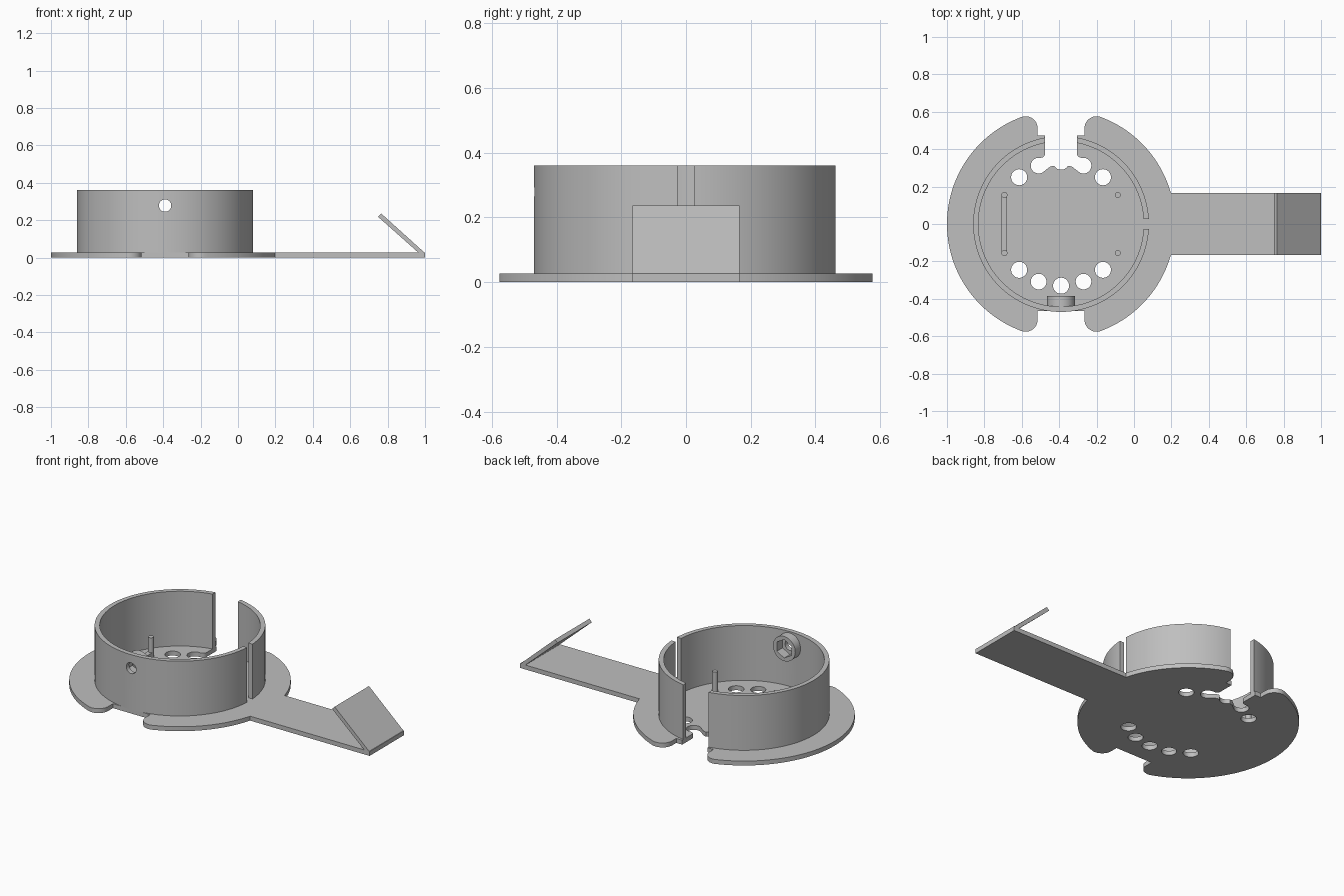
import bpy, bmesh
from math import sin, cos, asin, atan2, radians, degrees, pi
from mathutils import Matrix

CX = -0.39          # centre of the round holder
R = 0.61            # base disc radius
WALL_OUT, WALL_IN = 0.47, 0.442
BASE, TOP = 0.027, 0.36
ARM = 0.165         # half width of the arm
GAP, SLOT = 0.085, 0.026
HOLE_Z = 0.278

cube = bpy.data.objects.get("Cube")
if cube:
    bpy.data.objects.remove(cube)

grey = bpy.data.materials.new("plain grey")
grey.use_nodes = True
colour = (0.52, 0.52, 0.52, 1)
grey.diffuse_color = colour
grey.node_tree.nodes["Principled BSDF"].inputs["Base Color"].default_value = colour


def arc(x, y, r, a, b, n=12):
    """Points on an arc from angle a to b in degrees."""
    return [(x + r * cos(radians(a + (b - a) * i / n)),
             y + r * sin(radians(a + (b - a) * i / n))) for i in range(n + 1)]


def circle(x, y, r, n=32):
    return arc(x, y, r, 0, 360, n)[:-1]


def flip(points, sx, sy):
    return [(x * sx, y * sy) for x, y in points]


def finish(obj):
    """Clean the mesh, give it the material and smooth its round sides."""
    bm = bmesh.new()
    bm.from_mesh(obj.data)
    bmesh.ops.remove_doubles(bm, verts=bm.verts, dist=0.0002)
    bmesh.ops.recalc_face_normals(bm, faces=bm.faces)
    bm.to_mesh(obj.data)
    bm.free()
    obj.data.materials.clear()
    obj.data.materials.append(grey)
    bpy.ops.object.select_all(action='DESELECT')
    obj.select_set(True)
    bpy.context.view_layer.objects.active = obj
    bpy.ops.object.shade_smooth_by_angle(angle=radians(30))
    return obj


def slab(name, outlines, low, high, turn=None):
    """Extrude filled outlines (inner ones become holes) from low to high."""
    curve = bpy.data.curves.new(name, 'CURVE')
    curve.dimensions = '2D'
    curve.fill_mode = 'BOTH'
    curve.extrude = (high - low) / 2
    for points in outlines:
        spline = curve.splines.new('POLY')
        spline.points.add(len(points) - 1)
        for p, (x, y) in zip(spline.points, points):
            p.co = (x, y, 0, 1)
        spline.use_cyclic_u = True
    temp = bpy.data.objects.new(name + " outline", curve)
    bpy.context.collection.objects.link(temp)
    mesh = bpy.data.meshes.new_from_object(
        temp.evaluated_get(bpy.context.evaluated_depsgraph_get()))
    bpy.data.objects.remove(temp)
    mesh.transform(Matrix.Translation((0, 0, (low + high) / 2)))
    if turn:
        mesh.transform(turn)
    obj = bpy.data.objects.new(name, mesh)
    bpy.context.collection.objects.link(obj)
    return finish(obj)


# Base plate: a quarter of the rim ending in a rounded horn beside a notch
HORN_X, HORN_Y, HORN_R = 0.19, 0.511, 0.065
horn_angle = degrees(atan2(HORN_Y, HORN_X))


def rim(start):
    return arc(0, 0, R, start, horn_angle, 28)[:-1] + arc(HORN_X, HORN_Y, HORN_R, horn_angle, 180)


# Half of the scalloped opening at the back
opening = ([(0.125, 0.472), (GAP, 0.472)] + arc(0.108, 0.377, 0.023, 180, 270, 5)
           + arc(0.12, 0.312, 0.042, 90, -120, 18) + [(0.058, 0.307)]
           + arc(0, 0.333, 0.043, -30, -90, 6))
notch = [(0.125, 0.465)]

arm_angle = degrees(asin(ARM / R))
back_right = rim(arm_angle) + opening
back_left = flip(rim(0) + opening, -1, 1)[::-1]
front_left = flip(rim(0) + notch, -1, -1)
front_right = flip(rim(arm_angle) + notch, 1, -1)[::-1]
arm_end = [(1 - CX, -ARM), (1 - CX, ARM)]
outline = arm_end + back_right + back_left[1:] + front_left[1:] + front_right

holes = [circle(0, -0.33, 0.043)]
for side in (-1, 1):
    holes += [circle(side * 0.12, -0.308, 0.042),
              circle(side * 0.224, -0.245, 0.043),
              circle(side * 0.224, 0.25, 0.043)]
to_centre = Matrix.Translation((CX, 0, 0))
slab("base_plate", [outline] + holes, 0, BASE, to_centre)


# Round wall in two pieces, split by the wide back gap and the narrow side slot
def wall_angles(r):
    slot = degrees(asin(SLOT / r))
    gap = degrees(asin(GAP / r))
    return slot, 90 - gap, 90 + gap, 360 - slot


o, i = wall_angles(WALL_OUT), wall_angles(WALL_IN)
slab("short_wall", [arc(0, 0, WALL_OUT, o[0], o[1], 32)
                    + arc(0, 0, WALL_IN, i[1], i[0], 32)], BASE, TOP, to_centre)
wall = slab("long_wall", [arc(0, 0, WALL_OUT, o[2], o[3], 100)
                          + arc(0, 0, WALL_IN, i[3], i[2], 100)], BASE, TOP, to_centre)

# Screw hole through the front of the wall
bpy.ops.mesh.primitive_cylinder_add(vertices=32, radius=0.033, depth=0.2,
                                    location=(CX, -0.46, HOLE_Z), rotation=(pi / 2, 0, 0))
cutter = bpy.context.object
cutter.name = "screw_hole_cutter"
cutter.hide_render = True
cut = wall.modifiers.new("screw hole", 'BOOLEAN')
cut.operation = 'DIFFERENCE'
cut.solver = 'EXACT'
cut.object = cutter
bpy.context.view_layer.objects.active = wall
bpy.ops.object.modifier_apply(modifier=cut.name)
bpy.data.objects.remove(cutter)
finish(wall)

# Nut holder with a hexagonal pocket inside the wall
upright = Matrix.Translation((CX, 0, HOLE_Z)) @ Matrix.Rotation(pi / 2, 4, 'X')
slab("nut_holder", [circle(0, 0, 0.075, 40), arc(0, 0, 0.056, 30, 390, 6)[:-1]],
     0.385, 0.44, upright)

# Slanted flap at the end of the arm
profile = [(0.967, BASE - 0.003), (1.0, BASE - 0.003), (0.765, 0.236), (0.748, 0.219)]
slab("arm_flap", [profile], -ARM, ARM, Matrix.Rotation(pi / 2, 4, 'X'))

# Four locating pins and the low bar joining the left pair
PIN_X, PIN_Y, PIN_TOP = 0.303, 0.155, 0.15
for x in (-PIN_X, PIN_X):
    for y in (-PIN_Y, PIN_Y):
        slab("pin", [circle(x, y, 0.016, 20)], BASE, PIN_TOP, to_centre)
bar = [(-PIN_X + sx * 0.015, sy * PIN_Y) for sx, sy in ((-1, -1), (1, -1), (1, 1), (-1, 1))]
slab("pin_bar", [bar], BASE, 0.06, to_centre)
